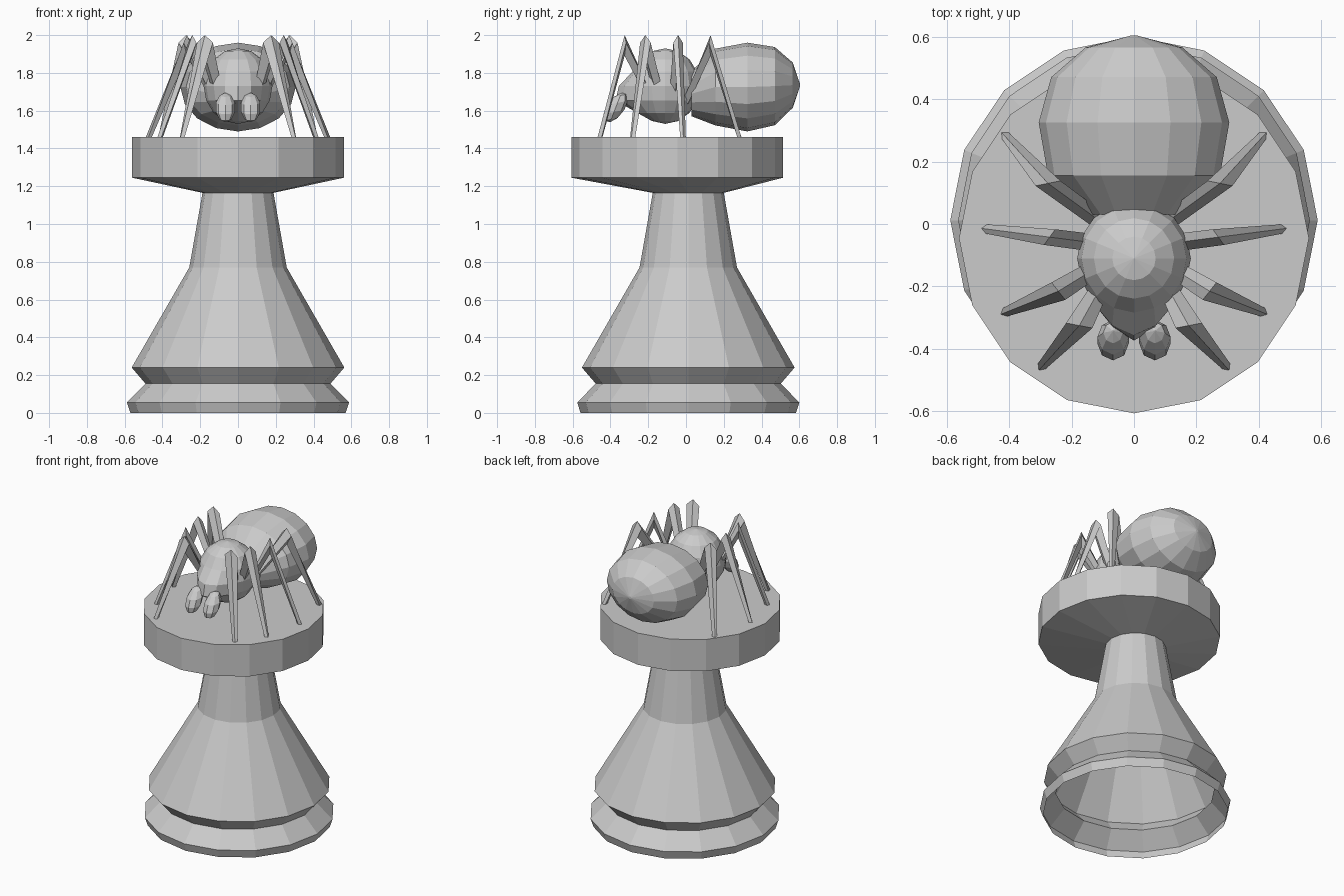
import bpy, bmesh
from math import sin, cos, pi, exp
from mathutils import Vector

if "Cube" in bpy.data.objects:
    bpy.data.objects.remove(bpy.data.objects["Cube"])


def make_object(name, bm):
    bmesh.ops.recalc_face_normals(bm, faces=bm.faces[:])
    mesh = bpy.data.meshes.new(name)
    bm.to_mesh(mesh)
    bm.free()
    ob = bpy.data.objects.new(name, mesh)
    bpy.context.collection.objects.link(ob)
    return ob


def skin(bm, rings, cap_start=True, cap_end=True):
    """Bridge successive point rings with quads."""
    loops = [[bm.verts.new(p) for p in r] for r in rings]
    n = len(loops[0])
    for a, b in zip(loops, loops[1:]):
        for i in range(n):
            j = (i + 1) % n
            bm.faces.new((a[i], a[j], b[j], b[i]))
    if cap_start:
        bm.faces.new(loops[0][::-1])
    if cap_end:
        bm.faces.new(loops[-1])


def angles(n):
    return [2 * pi * i / n for i in range(n)]


# Turned pedestal, open underneath: (radius, height, y offset)
profile = [(0.57, 0, 0.012), (0.588, 0.055, 0.012), (0.49, 0.155, 0.012),
           (0.563, 0.24, 0.012), (0.258, 0.77, 0.012), (0.188, 1.165, 0.012),
           (0.56, 1.245, -0.046), (0.56, 1.46, -0.046)]
bm = bmesh.new()
skin(bm, [[(r * cos(a), y + r * sin(a), z) for a in angles(16)]
          for r, z, y in profile], cap_start=False)
make_object("pedestal", bm)

# Abdomen, rings along y: (y, half width, half height, centre height)
sections = [(0.03, 0.15, 0.12, 1.69), (0.155, 0.275, 0.203, 1.725),
            (0.325, 0.305, 0.235, 1.725), (0.47, 0.265, 0.207, 1.73),
            (0.565, 0.155, 0.12, 1.735), (0.603, 0.01, 0.008, 1.735)]
bm = bmesh.new()
skin(bm, [[(w * cos(a), y, z + h * sin(a)) for a in angles(16)]
          for y, w, h, z in sections])
make_object("abdomen", bm)

# Head and thorax: sphere with the lower front drawn out into a snout
bm = bmesh.new()
bmesh.ops.create_uvsphere(bm, u_segments=16, v_segments=8, radius=1)
for v in bm.verts:
    d = max(0, -v.co.y)
    snout = 0.13 * d ** 4 * exp(-((v.co.z + 0.38) / 0.45) ** 2)
    v.co = Vector((0.182 * v.co.x, -0.11 + 0.182 * v.co.y - snout, 1.73 + 0.2 * v.co.z))
make_object("head_thorax", bm)

# Pair of feelers under the snout
for side, label in ((-1, "left"), (1, "right")):
    bm = bmesh.new()
    bmesh.ops.create_uvsphere(bm, u_segments=8, v_segments=5, radius=1)
    for v in bm.verts:
        x, y, z = v.co
        v.co = Vector((side * 0.067 + 0.053 * x, -0.372 + 0.058 * y + 0.03 * z,
                       1.617 + 0.078 * z + 0.012 * y))
    make_object(f"{label}_feeler", bm)

# Legs: root xy, knee xy, foot xy, sideways half-width vector at the knee
legs = [((0.10, -0.19), (0.175, -0.325), (0.295, -0.455), (0.042, 0.008)),
        ((0.12, -0.14), (0.242, -0.215), (0.412, -0.282), (0.022, 0.028)),
        ((0.13, -0.06), (0.270, -0.042), (0.472, -0.016), (0.018, -0.025)),
        ((0.11, 0.01), (0.275, 0.130), (0.412, 0.282), (0.040, -0.008))]
for side, label in ((-1, "left"), (1, "right")):
    for i, (root, knee, foot, half) in enumerate(legs):
        root, knee, foot, half = (Vector((side * p[0], p[1], 0))
                                  for p in (root, knee, foot, half))
        out = (foot - root).normalized()
        across = Vector((-out.y, out.x, 0)) * side
        if across.dot(half) < 0:
            across.negate()
        up = Vector((0, 0, 1))
        r, k, f = root + up * 1.67, knee + up * 1.96, foot + up * 1.46
        rings = [[r + up * 0.035, r + across * 0.028, r - up * 0.035, r - across * 0.028],
                 [k + up * 0.04, k + half, k - up * 0.07, k - half],
                 [f + out * 0.016, f + across * 0.015, f - out * 0.016, f - across * 0.015]]
        bm = bmesh.new()
        skin(bm, rings)
        make_object(f"{label}_leg_{i + 1}", bm)
